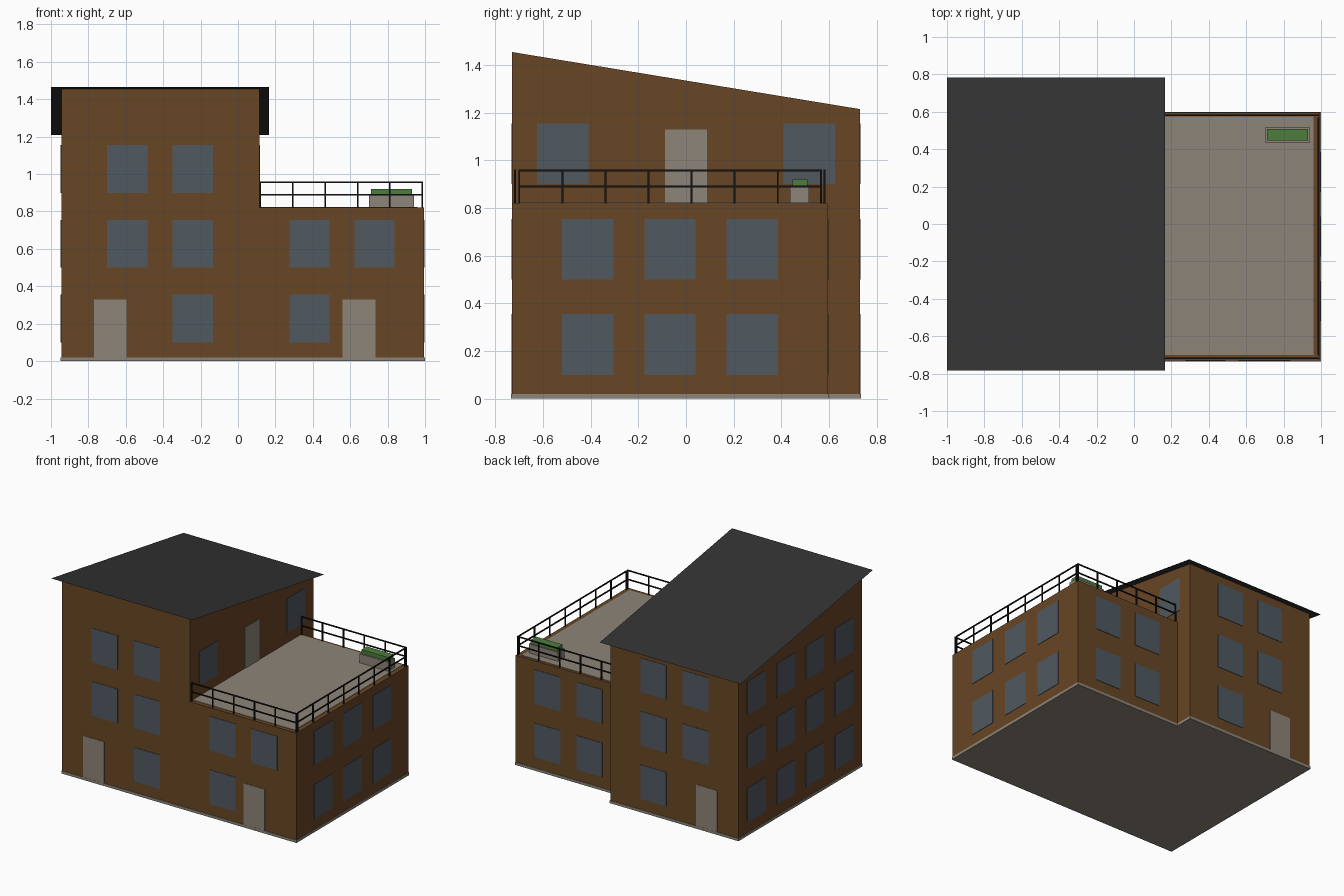
import bpy
import bmesh

if "Cube" in bpy.data.objects:
    bpy.data.objects.remove(bpy.data.objects["Cube"])


def material(name, r, g, b):
    m = bpy.data.materials.new(name)
    m.use_nodes = True
    m.diffuse_color = (r, g, b, 1)
    bsdf = m.node_tree.nodes["Principled BSDF"]
    bsdf.inputs["Base Color"].default_value = (r, g, b, 1)
    bsdf.inputs["Roughness"].default_value = 0.9
    return m


BROWN = material("brown wall", 0.14, 0.061, 0.018)
GLASS = material("blue grey glass", 0.08, 0.10, 0.12)
STONE = material("warm grey stone", 0.267, 0.234, 0.19)
ROOF = material("dark roof", 0.033, 0.033, 0.033)
METAL = material("black metal", 0.008, 0.008, 0.008)
LEAF = material("green leaves", 0.073, 0.205, 0.046)


def finish(name, bm, mat):
    bmesh.ops.recalc_face_normals(bm, faces=bm.faces)
    mesh = bpy.data.meshes.new(name)
    bm.to_mesh(mesh)
    bm.free()
    mesh.materials.append(mat)
    obj = bpy.data.objects.new(name, mesh)
    bpy.context.collection.objects.link(obj)
    return obj


def add_box(bm, x, y, z):
    verts = bmesh.ops.create_cube(bm, size=1)["verts"]
    for v in verts:
        for i, (lo, hi) in enumerate((x, y, z)):
            v.co[i] = hi if v.co[i] > 0 else lo


def box(name, x, y, z, mat):
    bm = bmesh.new()
    add_box(bm, x, y, z)
    return finish(name, bm, mat)


def prism(name, outline, z0, z1, mat):
    bm = bmesh.new()
    face = bm.faces.new([bm.verts.new((x, y, z0)) for x, y in outline])
    top = bmesh.ops.extrude_face_region(bm, geom=[face])["geom"]
    for v in top:
        if isinstance(v, bmesh.types.BMVert):
            v.co.z = z1
    return finish(name, bm, mat)


# Main dimensions
LEFT, SPLIT, RIGHT = -0.945, 0.115, 0.995
FRONT, BACK, WING_BACK = -0.73, 0.73, 0.595
SLAB, TERRACE = 0.02, 0.82


def roof_z(y):
    return 1.337 - 0.164 * y


# Foundation with the notch behind the wing
e = 0.004
prism("foundation", [(LEFT - e, FRONT - e), (RIGHT + e, FRONT - e),
                     (RIGHT + e, WING_BACK + e), (SPLIT + e, WING_BACK + e),
                     (SPLIT + e, BACK + e), (LEFT - e, BACK + e)], 0, SLAB, STONE)

# Tower with a sloping top, and the lower wing
tower = box("tower_walls", (LEFT, SPLIT), (FRONT, BACK), (SLAB, 1.4), BROWN)
for v in tower.data.vertices:
    if v.co.z > 1:
        v.co.z = roof_z(v.co.y) - 0.002
box("wing_walls", (SPLIT, RIGHT), (FRONT, WING_BACK), (SLAB, TERRACE), BROWN)
box("terrace_floor", (SPLIT, 0.96), (-0.7, 0.575), (TERRACE, TERRACE + 0.003), STONE)

# Thin overhanging roof sheet
bm = bmesh.new()
bm.faces.new([bm.verts.new((x, y, roof_z(y))) for x, y in
              ((-1, -0.783), (0.167, -0.783), (0.167, 0.783), (-1, 0.783))])
finish("roof", bm, ROOF)

# Windows and doors as thin plates on the walls
WIN_W, DOOR_W, T = 0.215, 0.175, 0.003
ROWS = [(0.1, 0.355), (0.5, 0.755), (0.9, 1.155)]


def plates(name, axis, wall, centres, z, width, mat):
    bm = bmesh.new()
    for c in centres:
        along, across = (c - width / 2, c + width / 2), (wall - T, wall + T)
        if axis == "x":
            add_box(bm, along, across, z)
        else:
            add_box(bm, across, along, z)
    finish(name, bm, mat)


TOWER_COLS, WING_COLS = [-0.592, -0.242], [0.383, 0.73]
SIDE_COLS = [-0.5175, -0.1725, 0.1725, 0.5175]
for floor, z in enumerate(ROWS):
    cols = TOWER_COLS[1:] if floor == 0 else TOWER_COLS
    for side, wall in (("front", FRONT), ("back", BACK)):
        plates(f"tower_{side}_windows_{floor}", "x", wall, cols, z, WIN_W, GLASS)
    plates(f"tower_side_windows_{floor}", "y", LEFT, SIDE_COLS, z, WIN_W, GLASS)
    if floor < 2:
        front_cols = WING_COLS[:1] if floor == 0 else WING_COLS
        plates(f"wing_front_windows_{floor}", "x", FRONT, front_cols, z, WIN_W, GLASS)
        plates(f"wing_back_windows_{floor}", "x", WING_BACK, WING_COLS, z, WIN_W, GLASS)
        plates(f"wing_side_windows_{floor}", "y", RIGHT,
               [-0.412, -0.067, 0.278], z, WIN_W, GLASS)
plates("terrace_windows", "y", SPLIT, [-0.5175, 0.5175], ROWS[2], WIN_W, GLASS)

GROUND_DOOR = (SLAB, 0.33)
plates("front_doors", "x", FRONT, [-0.683, 0.647], GROUND_DOOR, DOOR_W, STONE)
plates("back_door", "x", BACK, [-0.683], GROUND_DOOR, DOOR_W, STONE)
plates("terrace_door", "y", SPLIT, [0], (TERRACE, 1.13), DOOR_W, STONE)


# Terrace railing: posts with a top and a middle rail
def railing(name, start, end, bays):
    h = 0.004
    bm = bmesh.new()
    for i in range(bays + 1):
        x, y = (a + (b - a) * i / bays for a, b in zip(start, end))
        add_box(bm, (x - h, x + h), (y - h, y + h), (TERRACE, 0.957))
    for z in (0.89, 0.957):
        add_box(bm, (start[0] - h, end[0] + h), (start[1] - h, end[1] + h),
                (z - h, z + h))
    finish(name, bm, METAL)


railing("front_railing", (0.12, -0.717), (0.985, -0.717), 5)
railing("back_railing", (0.12, 0.582), (0.985, 0.582), 5)
railing("side_railing", (0.985, -0.7), (0.985, 0.566), 7)

# Planter with a hedge
box("planter", (0.7, 0.94), (0.437, 0.517), (TERRACE, 0.89), STONE)
box("planter_hedge", (0.71, 0.93), (0.447, 0.509), (0.88, 0.92), LEAF)
